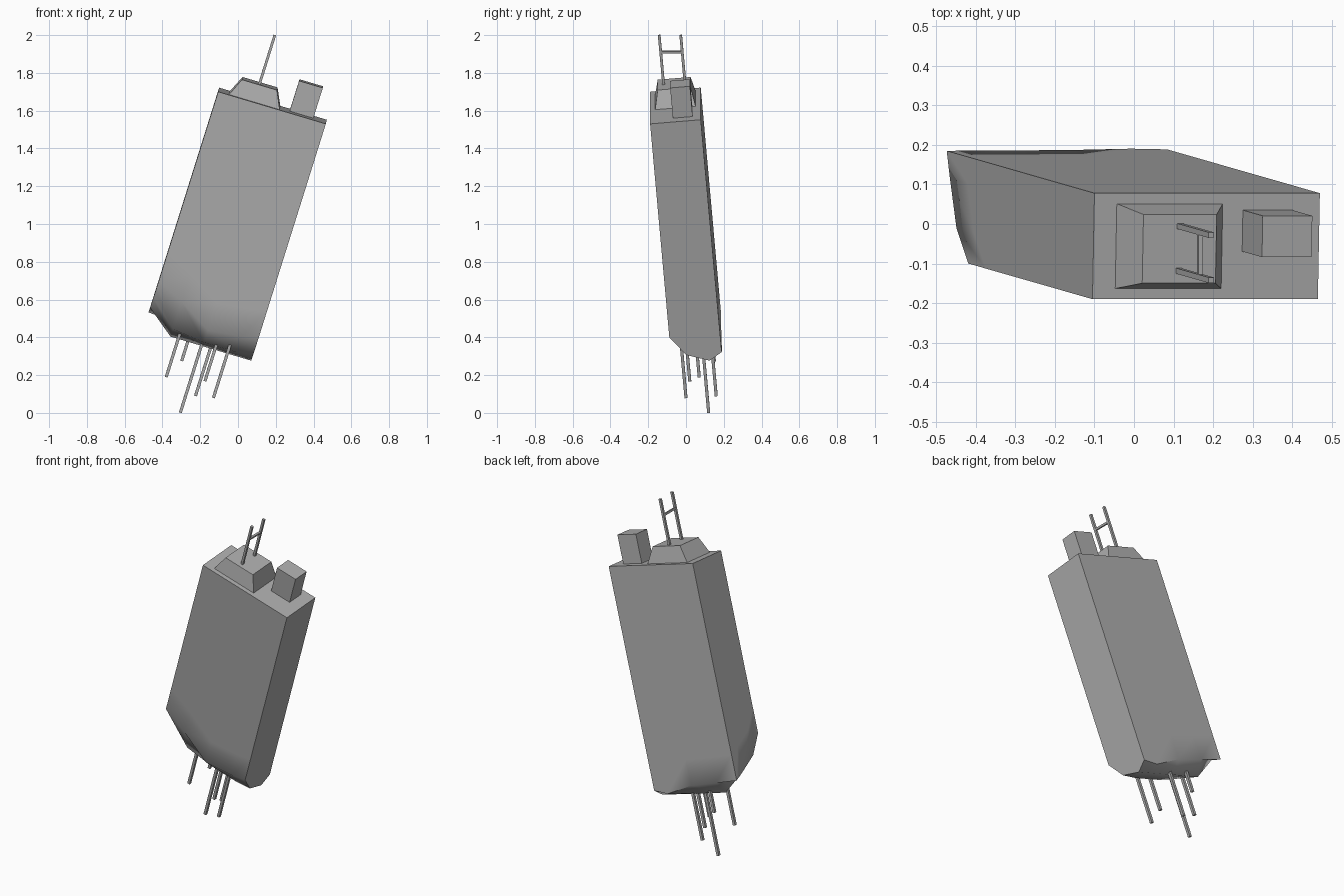
import bpy, bmesh, math
from mathutils import Vector

cube = bpy.data.objects.get("Cube")
if cube:
    bpy.data.objects.remove(cube, do_unlink=True)

# Single concrete colour
concrete = bpy.data.materials.new("concrete_grey")
concrete.use_nodes = True
GREY = (0.42, 0.42, 0.42, 1)
concrete.diffuse_color = GREY
concrete.node_tree.nodes["Principled BSDF"].inputs["Base Color"].default_value = GREY

# Leaning frame: roof corner, roof width, roof depth and tower axis per unit height
CORNER = Vector((-0.105, -0.19, 1.70))
WIDTH = Vector((0.57, 0, -0.17))
DEPTH = Vector((0.005, 0.268, 0.022))
AXIS = Vector((0.314, -0.09, 1))


def at(s, t, h):
    """Point at roof fractions s (across), t (deep) and height h over the roof."""
    return CORNER + WIDTH * s + DEPTH * t + AXIS * h


def finish(bm, name, smooth_angle=0):
    bmesh.ops.recalc_face_normals(bm, faces=bm.faces[:])
    if smooth_angle:
        for f in bm.faces:
            f.smooth = True
        for e in bm.edges:
            e.smooth = e.calc_face_angle(0) < math.radians(smooth_angle)
    mesh = bpy.data.meshes.new(name)
    bm.to_mesh(mesh)
    bm.free()
    mesh.materials.append(concrete)
    obj = bpy.data.objects.new(name, mesh)
    bpy.context.collection.objects.link(obj)
    return obj


def loft(name, rings):
    """Closed solid through a stack of point rings."""
    bm = bmesh.new()
    rows = [[bm.verts.new(p) for p in ring] for ring in rings]
    n = len(rows[0])
    for lo, hi in zip(rows, rows[1:]):
        for i in range(n):
            bm.faces.new((lo[i], lo[(i + 1) % n], hi[(i + 1) % n], hi[i]))
    bm.faces.new(rows[0])
    bm.faces.new(rows[-1])
    return finish(bm, name)


def rect(s0, s1, t0, t1, h):
    return [at(s0, t0, h), at(s1, t0, h), at(s1, t1, h), at(s0, t1, h)]


def rod(name, start, end, a, b, r=0.008):
    """Square bar between two points, with cross axes a and b."""
    start, end = Vector(start), Vector(end)
    a, b = a.normalized() * r, b.normalized() * r
    loft(name, [[p - a - b, p + a - b, p + a + b, p - a + b] for p in (start, end)])


# Tower body with a broken, bulging underside
S = (0, 0.25, 0.55, 0.85, 1)
T = (0, 0.3, 0.75, 1)
DROP = ((1.00, 1.10, 1.16, 1.19),
        (1.07, 1.22, 1.27, 1.20),
        (1.17, 1.24, 1.27, 1.21),
        (1.15, 1.24, 1.27, 1.25),
        (1.13, 1.23, 1.27, 1.23))
bm = bmesh.new()
under = [[bm.verts.new(at(s, t, -DROP[i][j])) for j, t in enumerate(T)]
         for i, s in enumerate(S)]
last_s, last_t = len(S) - 1, len(T) - 1
for i in range(last_s):
    for j in range(last_t):
        bm.faces.new((under[i][j], under[i + 1][j], under[i + 1][j + 1], under[i][j + 1]))
border = ([(i, 0) for i in range(last_s)] + [(last_s, j) for j in range(last_t)]
          + [(i, last_t) for i in range(last_s, 0, -1)]
          + [(0, j) for j in range(last_t, 0, -1)])
bottom = [under[i][j] for i, j in border]
knee = [bm.verts.new(at(S[i], T[j], 0.14 - DROP[i][j])) for i, j in border]
roof = [bm.verts.new(at(S[i], T[j], 0)) for i, j in border]
for lo, hi in ((bottom, knee), (knee, roof)):
    for k in range(len(border)):
        m = (k + 1) % len(border)
        bm.faces.new((lo[k], lo[m], hi[m], hi[k]))
bm.faces.new(roof)
finish(bm, "tower_body", 58)

# Roof housing: sloped sides blending smoothly over the top, flat ends
bm = bmesh.new()
profile = ((0.10, 0.0), (0.17, 0.089), (0.495, 0.089), (0.57, 0.0))
ends = []
for t, lean in ((0.1, 0.9), (0.9, -0.8)):
    ends.append([bm.verts.new(at(s, t + lean * h, h)) for s, h in profile])
front, back = ends
for i in range(4):
    m = (i + 1) % 4
    bm.faces.new((front[i], front[m], back[m], back[i]))
bm.faces.new(front)
bm.faces.new(back)
finish(bm, "roof_housing", 65)

# Chimney block
loft("chimney", [rect(0.66, 0.88, 0.45, 0.84, h) for h in (-0.02, 0.16)])

# Mast with two posts and a crossbar
posts = ((0.195, -0.028, 2.0), (0.195, -0.142, 2.0))
for n, tip in enumerate(posts):
    rod(f"mast_post_{n + 1}", Vector(tip) - AXIS * 0.28, tip, WIDTH, DEPTH, 0.007)
bar_a, bar_b = [Vector(p) - AXIS * 0.09 for p in posts]
rod("mast_crossbar", bar_a, bar_b, WIDTH, AXIS, 0.006)

# Reinforcing bars hanging from the broken underside: tip and length
bars = (((-0.38, 0.07, 0.19), 0.24),
        ((-0.298, 0.15, 0.275), 0.12),
        ((-0.305, 0.12, 0.002), 0.38),
        ((-0.225, 0.16, 0.09), 0.28),
        ((-0.175, 0.02, 0.168), 0.22),
        ((-0.13, 0.0, 0.08), 0.28))
for n, (tip, length) in enumerate(bars):
    rod(f"rebar_{n + 1}", tip, Vector(tip) + AXIS * length, WIDTH, DEPTH)
